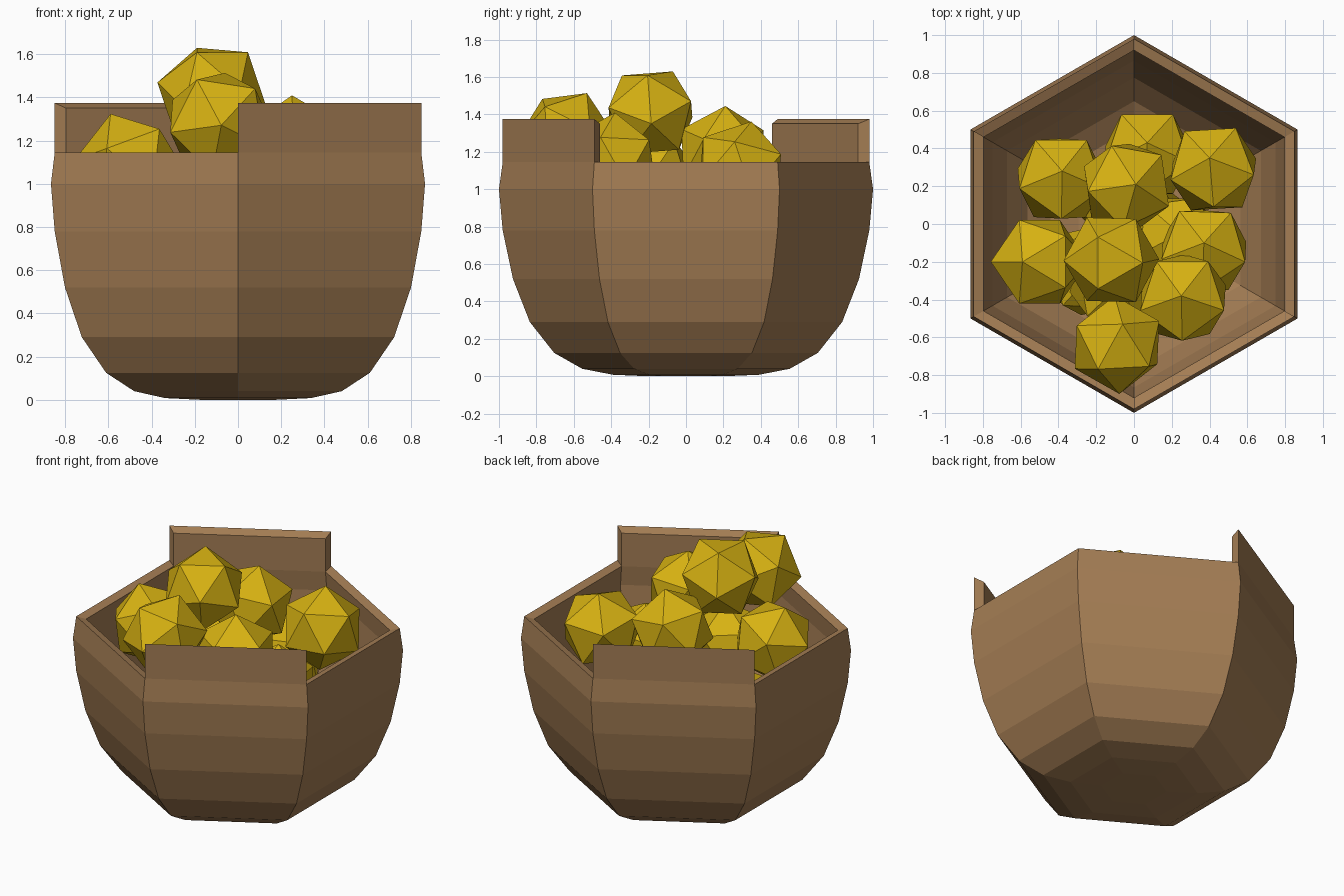
import bpy, bmesh, math
from mathutils import Vector, Quaternion

if "Cube" in bpy.data.objects:
    bpy.data.objects.remove(bpy.data.objects["Cube"])


def material(name, rgb):
    m = bpy.data.materials.new(name)
    m.diffuse_color = (*rgb, 1)
    m.use_nodes = True
    m.node_tree.nodes["Principled BSDF"].inputs["Base Color"].default_value = m.diffuse_color
    return m


BROWN = material("brown wood", (0.37, 0.205, 0.088))
GOLD = material("gold yellow", (0.68, 0.445, 0.006))


def finish(bm, name, mat):
    bmesh.ops.recalc_face_normals(bm, faces=bm.faces)
    me = bpy.data.meshes.new(name)
    bm.to_mesh(me)
    bm.free()
    me.materials.append(mat)
    ob = bpy.data.objects.new(name, me)
    bpy.context.collection.objects.link(ob)
    return ob


def corner(r, z, k):
    a = math.radians(-90 + 60 * k)
    return (r * math.cos(a), r * math.sin(a), z)


# six-sided bowl: up the outside, over the rim, down the inside
OUTER = [(0.2, 0.0), (0.39, 0.008), (0.555, 0.04), (0.705, 0.125), (0.835, 0.29),
         (0.925, 0.52), (0.98, 0.78), (1.0, 1.0), (0.98, 1.145)]
INNER = [(0.92, 1.13), (0.935, 1.0), (0.915, 0.78), (0.865, 0.54), (0.775, 0.33),
         (0.65, 0.18), (0.51, 0.10), (0.34, 0.07)]
bm = bmesh.new()
rings = [[bm.verts.new(corner(r, z, k)) for k in range(6)] for r, z in OUTER + INNER]
for lo, hi in zip(rings, rings[1:]):
    for k in range(6):
        n = (k + 1) % 6
        bm.faces.new((lo[k], lo[n], hi[n], hi[k]))
bm.faces.new(rings[0])
bm.faces.new(rings[-1])
finish(bm, "bowl", BROWN)

# raised panels on two opposite sides
for name, k in (("front_right_panel", 0), ("back_left_panel", 3)):
    bm = bmesh.new()
    loops = []
    for j in (k, k + 1):
        loops.append([bm.verts.new(corner(r, z, j)) for r, z in
                      ((0.98, 1.145), (0.98, 1.375), (0.92, 1.35), (0.92, 1.13))])
    a, b = loops
    for i in range(4):
        n = (i + 1) % 4
        bm.faces.new((a[i], a[n], b[n], b[i]))
    bm.faces.new(a)
    bm.faces.new(b)
    finish(bm, name, BROWN)

# gold nuggets: centre x y z, sideways shift of the top corner, spin in degrees
R = 0.26
NUGGETS = [
    (-0.12, -0.19, 1.41, -0.07, 0.12, -24),
    (-0.09, -0.64, 1.28, 0.03, 0.11, 23),
    (-0.50, -0.20, 1.08, -0.09, 0.00, -36),
    (0.26, -0.39, 1.15, -0.01, 0.01, -18),
    (-0.04, 0.20, 1.19, 0.05, 0.01, -28),
    (0.42, 0.29, 1.11, -0.02, 0.06, -15),
    (0.37, -0.14, 0.88, 0.00, 0.04, -20),
    (-0.39, 0.24, 0.85, 0.01, 0.04, -18),
    (0.07, 0.37, 0.82, 0.00, 0.06, -18),
    (-0.10, -0.32, 0.92, 0.03, 0.00, 10),
    (0.22, -0.08, 0.62, 0.02, 0.03, -10),
    (-0.10, 0.16, 0.62, 0.00, 0.05, 0),
    (-0.25, -0.25, 0.55, 0.04, 0.00, 15),
    (0.05, 0.00, 0.33, 0.00, 0.00, 0),
]
for i, (x, y, z, tx, ty, spin) in enumerate(NUGGETS, 1):
    bm = bmesh.new()
    bmesh.ops.create_icosphere(bm, subdivisions=1, radius=R)
    up = Vector((tx, ty, math.sqrt(R * R - tx * tx - ty * ty)))
    tilt = Vector((0, 0, 1)).rotation_difference(up)
    turn = tilt @ Quaternion((0, 0, 1), math.radians(spin))
    for v in bm.verts:
        v.co = turn @ v.co + Vector((x, y, z))
    finish(bm, f"gold_nugget_{i}", GOLD)
